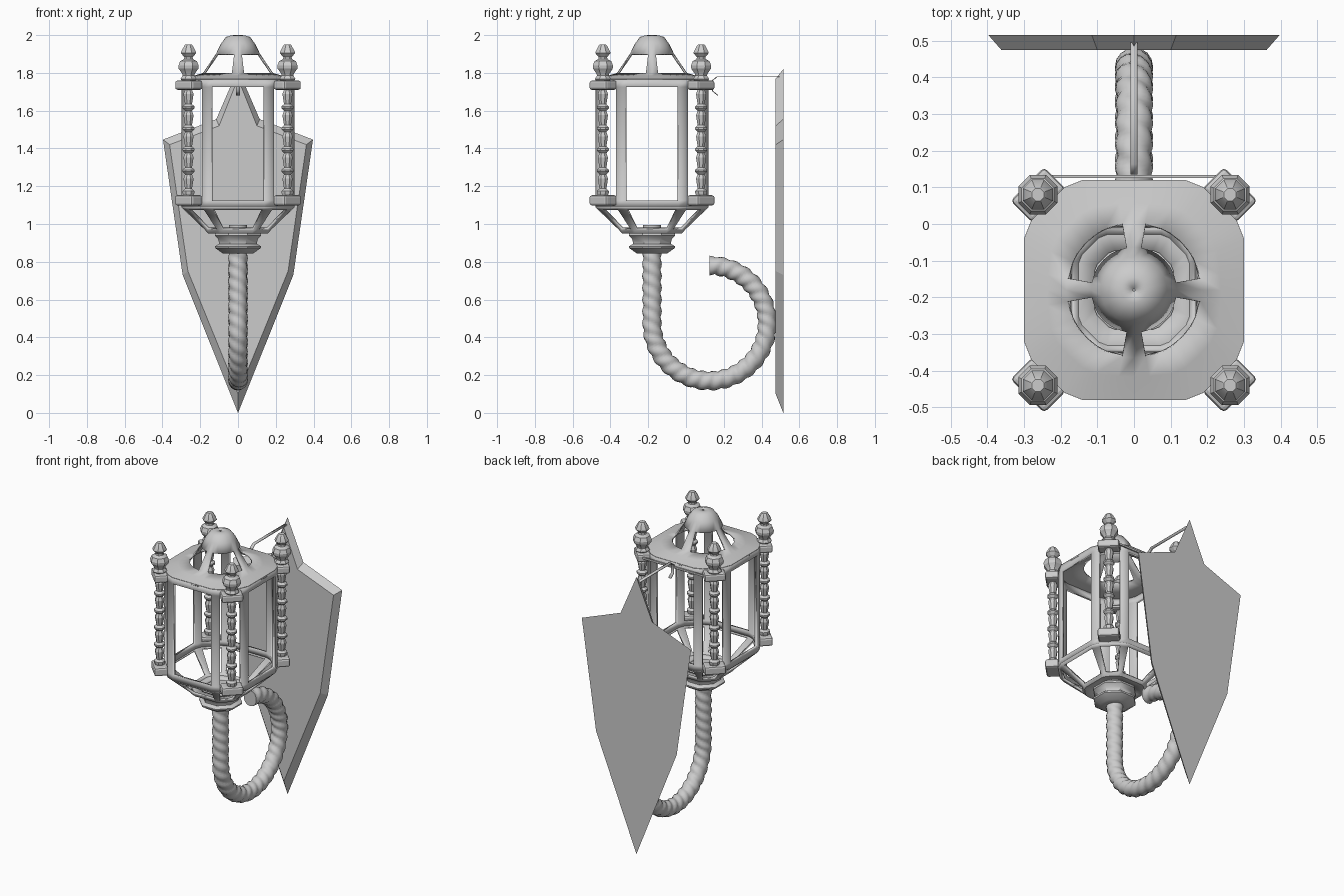
import bpy, bmesh, math
from mathutils import Vector, Matrix

if "Cube" in bpy.data.objects:
    bpy.data.objects.remove(bpy.data.objects["Cube"])

CY = -0.18  # lantern axis in y


def loft(name, rings, skip=None, caps=True, thick=0, angle=35, closed=True):
    """Skin a stack of equal-length point rings; skip(level, side) leaves an opening."""
    bm = bmesh.new()
    vs = [[bm.verts.new(p) for p in r] for r in rings]
    n = len(rings[0])
    for k in range(len(rings) - 1):
        for i in range(n if closed else n - 1):
            if skip and skip(k, i):
                continue
            j = (i + 1) % n
            bm.faces.new((vs[k][i], vs[k][j], vs[k + 1][j], vs[k + 1][i]))
    if caps:
        bm.faces.new(vs[0][::-1])
        bm.faces.new(vs[-1])
        bmesh.ops.recalc_face_normals(bm, faces=bm.faces[:])
    bmesh.ops.delete(bm, geom=[v for v in bm.verts if not v.link_faces], context='VERTS')
    me = bpy.data.meshes.new(name)
    bm.to_mesh(me)
    bm.free()
    for p in me.polygons:
        p.use_smooth = True
    me.set_sharp_from_angle(angle=math.radians(angle))
    ob = bpy.data.objects.new(name, me)
    bpy.context.collection.objects.link(ob)
    if thick:
        m = ob.modifiers.new("thickness", 'SOLIDIFY')
        m.thickness = thick
        m.offset = -1
    return ob


def lathe(name, profile, x, y, n=8, angle=35, caps=True):
    return loft(name, [[(x + r * math.cos(2 * math.pi * (i + .5) / n),
                         y + r * math.sin(2 * math.pi * (i + .5) / n), z)
                        for i in range(n)] for r, z in profile], angle=angle, caps=caps)


def box(name, size, loc, rot=0.0, bevel=0.0):
    bm = bmesh.new()
    bmesh.ops.create_cube(bm, size=1)
    bmesh.ops.scale(bm, vec=size, verts=bm.verts)
    if bevel:
        bmesh.ops.bevel(bm, geom=bm.edges[:], offset=bevel, segments=2, affect='EDGES', profile=.5)
    bmesh.ops.transform(bm, matrix=Matrix.Translation(loc) @ Matrix.Rotation(rot, 4, 'Z'), verts=bm.verts)
    me = bpy.data.meshes.new(name)
    bm.to_mesh(me)
    bm.free()
    ob = bpy.data.objects.new(name, me)
    bpy.context.collection.objects.link(ob)
    return ob


# Octagonal plan with blunted corners: even sides are posts, odd sides are windows
quarter = [(.30, .14), (.28, .19), (.19, .28), (.14, .30)]
plan = []
for q in range(4):
    for p in quarter:
        v = Matrix.Rotation(q * math.pi / 2, 2) @ Vector(p)
        plan.append((v.x, v.y))


def plan_ring(s, z):
    return [(x * s, CY + y * s, z) for x, y in plan]


# Cage with eight windows, and the tapered basket below it
loft("lantern_frame", [plan_ring(1, z) for z in (1.09, 1.125, 1.725, 1.765)],
     skip=lambda k, i: k == 1 and i % 2 == 1, caps=False, thick=.022)
loft("lower_basket", [plan_ring(.36, .95), plan_ring(.53, .95), plan_ring(.58, .968),
                      plan_ring(.95, 1.075), plan_ring(1, 1.09)],
     skip=lambda k, i: k == 2 and i % 2 == 1, caps=False, thick=.018)

# Roof: blunted square blending into a domed top, four vents between ribs
angs = [math.radians(q * 90 + a) for q in range(4) for a in (0, 10, 25, 34.2, 45, 55.8, 65, 80)]


def plan_radius(a):
    limits = [(0, .30), (21.8, .3303), (45, .3323), (68.2, .3303), (90, .30)]
    a %= math.pi / 2
    return min(d / math.cos(a - math.radians(t)) for t, d in limits
               if math.cos(a - math.radians(t)) > .1)


def roof_ring(r, z, square=0):
    out = []
    for a in angs:
        rr = r * (1 - square) + plan_radius(a) * square
        out.append((rr * math.cos(a), CY + rr * math.sin(a), z))
    return out


loft("roof", [roof_ring(0, 1.755, 1), roof_ring(0, 1.767, 1), roof_ring(.185, 1.784, .45),
              roof_ring(.185, 1.80), roof_ring(.117, 1.90), roof_ring(.09, 1.955),
              roof_ring(.064, 1.99), roof_ring(.035, 1.999), roof_ring(.003, 2.0)],
     skip=lambda k, i: k == 3 and i % 8 not in (0, 7), caps=False, thick=.012, angle=50)

# Cup under the lantern and lamp socket inside
lathe("base_cup", [(.10, .962), (.13, .952), (.132, .938), (.112, .918), (.108, .895), (.132, .882),
                   (.130, .872), (.088, .845), (.05, .843)], 0, CY, 8)
lathe("lamp_socket", [(.05, .95), (.05, .995)], 0, CY, 12)

# Four corner spindles with brackets and finials
spindle = [(.022, 1.10), (.03, 1.155)]
for s in range(5):
    z = 1.165 + s * .112
    spindle += [(.034, z), (.034, z + .01), (.02, z + .022), (.025, z + .05), (.029, z + .075),
                (.02, z + .098)]
spindle += [(.034, 1.725), (.034, 1.765)]
finial = [(.034, 1.755), (.046, 1.768), (.034, 1.785), (.036, 1.795), (.056, 1.822), (.058, 1.838),
          (.048, 1.862), (.026, 1.873), (.024, 1.883), (.044, 1.905), (.042, 1.912),
          (.024, 1.944), (.018, 1.95)]
for sx in (-1, 1):
    for sy in (-1, 1):
        x, y = sx * .262, CY + sy * .26
        a = math.atan2(sy, sx)
        lathe("spindle", spindle, x, y, 8, 25)
        lathe("finial", finial, x, y, 8, 25)
        for z, h in ((1.125, .055), (1.735, .05)):
            box("bracket", (.085, .13, h), (x - sx * .001, y - sy * .001, z), a, .012)

# Twisted arm: straight drop, then a three-quarter loop
R, C, RAD = .305, Vector((0, .125, .475)), .046
straight = .375
length = straight + R * math.pi * 1.5
steps, sides = 180, 16
rope = []
for k in range(steps + 1):
    d = length * k / steps
    if d < straight:
        p, nrm = Vector((0, CY, .85 - d)), Vector((0, -1, 0))
    else:
        a = math.pi + (d - straight) / R
        nrm = Vector((0, math.cos(a), math.sin(a)))
        p = C + nrm * R
    ring = []
    for i in range(sides):
        t = 2 * math.pi * i / sides
        r = RAD - .003 + .009 * abs(math.sin(t + 2 * math.pi * d / .125))
        ring.append(p + Vector((1, 0, 0)) * r * math.cos(t) + nrm * r * math.sin(t))
    rope.append(ring)
loft("twisted_arm", rope, angle=40)

# Shield-shaped wall plate with bevelled rim
back = [(0, 0), (.293, .73), (.397, 1.447), (.115, 1.555), (0, 1.82)]
front = [(0, .10), (.265, .75), (.362, 1.42), (.10, 1.52), (0, 1.77)]


def outline(pts, y):
    return [(x, y, z) for x, z in pts] + [(-x, y, z) for x, z in pts[-2:0:-1]]


loft("wall_plate", [outline(back, .515), outline(front, .475)], angle=10)

# Thin strap from the plate hooking over a bar at the lantern's back
path = [(.495, 1.777), (.165, 1.777), (.14, 1.757), (.143, 1.705), (.17, 1.683)]
strap = loft("hook_strap", [[(-.01, y, z), (.01, y, z)] for y, z in path],
             caps=False, thick=.005, closed=False)
box("hook_bar", (.50, .008, .012), (0, .13, 1.74))
